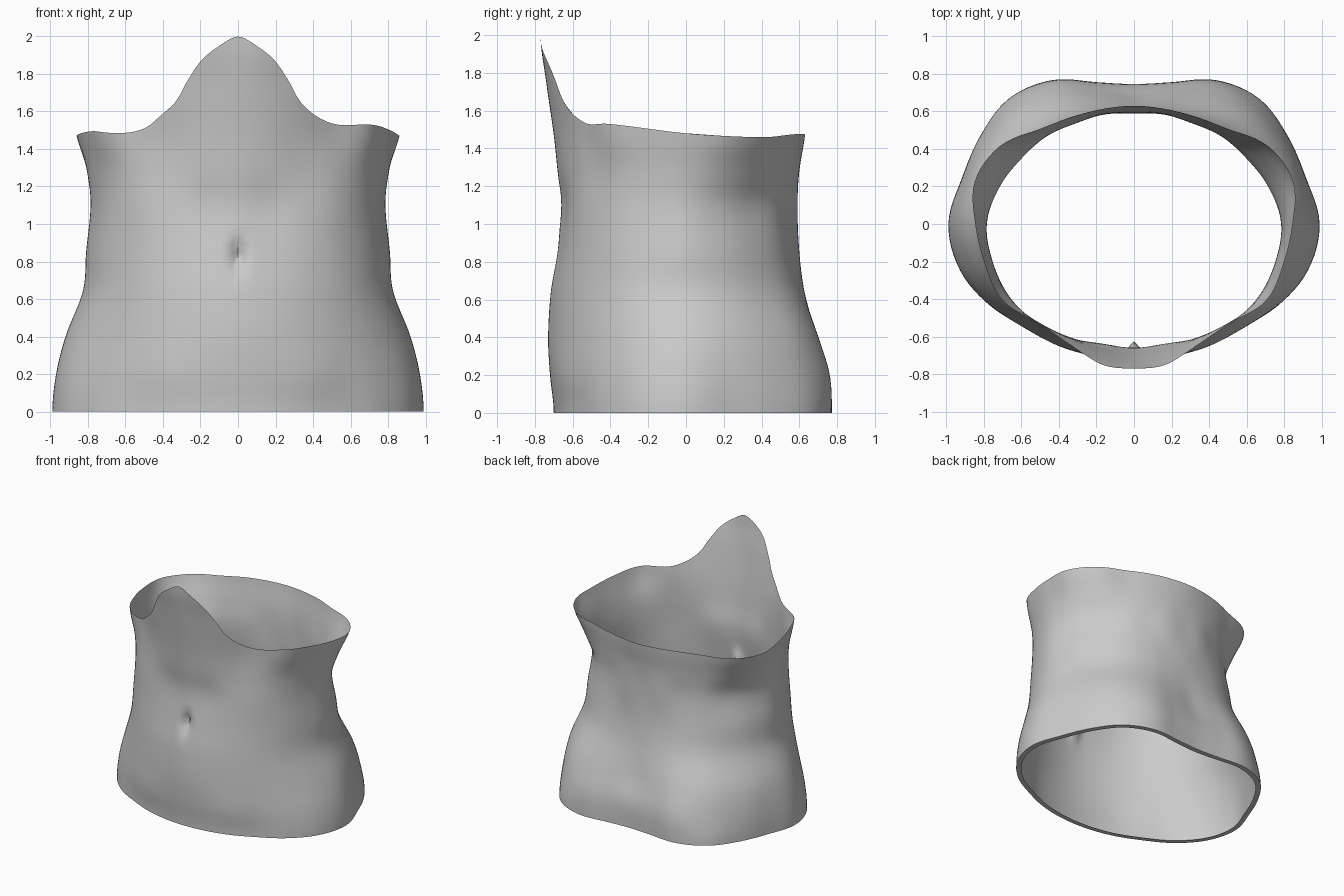
import bpy, bmesh, math

if "Cube" in bpy.data.objects:
    bpy.data.objects.remove(bpy.data.objects["Cube"])

# Torso cross-sections: radius every 15 degrees from front (0) to back (180)
SECTIONS = {
    0.00: (.70, .71, .74, .79, .88, .96, .99, .95, .945, .945, .885, .783, .745),
    0.20: (.72, .73, .76, .80, .87, .94, .97, .94, .925, .915, .870, .775, .740),
    0.40: (.73, .735, .755, .79, .84, .89, .92, .90, .875, .855, .80, .72, .68),
    0.65: (.715, .72, .74, .77, .80, .82, .825, .80, .765, .735, .69, .645, .625),
    0.85: (.685, .69, .72, .755, .785, .80, .81, .775, .73, .69, .645, .61, .60),
    1.10: (.66, .66, .70, .745, .77, .78, .785, .745, .695, .66, .62, .605, .59),
    1.28: (.68, .68, .695, .735, .775, .79, .805, .80, .755, .68, .635, .61, .60),
    1.47: (.70, .70, .705, .735, .81, .82, .845, .88, .83, .715, .66, .635, .63),
    1.75: (.74, .74, .745, .76, .83, .86, .88, .91, .85, .73, .67, .65, .65),
    2.00: (.77, .78, .76, .78, .85, .88, .90, .93, .87, .75, .68, .67, .67),
}
# Height of the upper rim by angle, for each side
BIB = [(0, 2.0), (7.4, 1.95), (15, 1.87), (22, 1.75), (26.5, 1.66), (34.5, 1.58)]
BACK = [(90, 1.48), (105, 1.465), (120, 1.46), (150, 1.475), (180, 1.475)]
RIM_RIGHT = BIB + [(45.5, 1.53), (60, 1.53)] + BACK
RIM_LEFT = BIB + [(43, 1.51), (53, 1.485), (70, 1.495)] + BACK
COLS, ROWS = 144, 40


def smooth(knots, t):
    """Cubic curve through (position, value) knots."""
    n = len(knots)
    i = max(k for k in range(n - 1) if knots[k][0] <= t or k == 0)

    def slope(k):
        if k in (0, n - 1):
            return 0.0
        return (knots[k + 1][1] - knots[k - 1][1]) / (knots[k + 1][0] - knots[k - 1][0])
    (a, p), (b, q) = knots[i], knots[i + 1]
    h = b - a
    u = (t - a) / h
    return ((2*u**3 - 3*u**2 + 1) * p + (u**3 - 2*u**2 + u) * h * slope(i)
            + (3*u**2 - 2*u**3) * q + (u**3 - u**2) * h * slope(i + 1))


def torso_column(angle):
    """Points from the lower hem up to the rim at a signed angle from the front."""
    a = abs(angle)
    top = smooth(RIM_RIGHT if angle >= 0 else RIM_LEFT, a)
    levels = [(z, smooth([(15 * k, r) for k, r in enumerate(row)], a))
              for z, row in SECTIONS.items()]
    s, c = math.sin(math.radians(angle)), math.cos(math.radians(angle))
    points = [((levels[0][1] - .04) * s, -(levels[0][1] - .04) * c, 0)]  # hem lip
    for j in range(ROWS + 1):
        z = top * j / ROWS
        r = smooth(levels, z)
        if a < 30:  # navel dent, steeper under its upper fold
            height = .05 if z > .85 else .09
            r -= .06 * math.exp(-(r * s / .035) ** 2 - ((z - .85) / height) ** 2)
        points.append((r * s, -r * c, z))
    return points


bm = bmesh.new()
grid = [[bm.verts.new(p) for p in torso_column(-180 + 360 * i / COLS)]
        for i in range(COLS)]
for i in range(COLS):
    left, right = grid[i], grid[(i + 1) % COLS]
    for j in range(ROWS + 1):
        bm.faces.new((left[j], right[j], right[j + 1], left[j + 1]))
mesh = bpy.data.meshes.new("torso_shell")
bm.to_mesh(mesh)
bm.free()

torso = bpy.data.objects.new("torso_shell", mesh)
bpy.context.collection.objects.link(torso)
grey = bpy.data.materials.new("light_grey")
grey.diffuse_color = (.6, .6, .6, 1)
grey.use_nodes = True
grey.node_tree.nodes["Principled BSDF"].inputs["Base Color"].default_value = grey.diffuse_color
mesh.materials.append(grey)
bpy.context.view_layer.objects.active = torso
torso.select_set(True)
bpy.ops.object.shade_smooth_by_angle(angle=math.radians(50))
